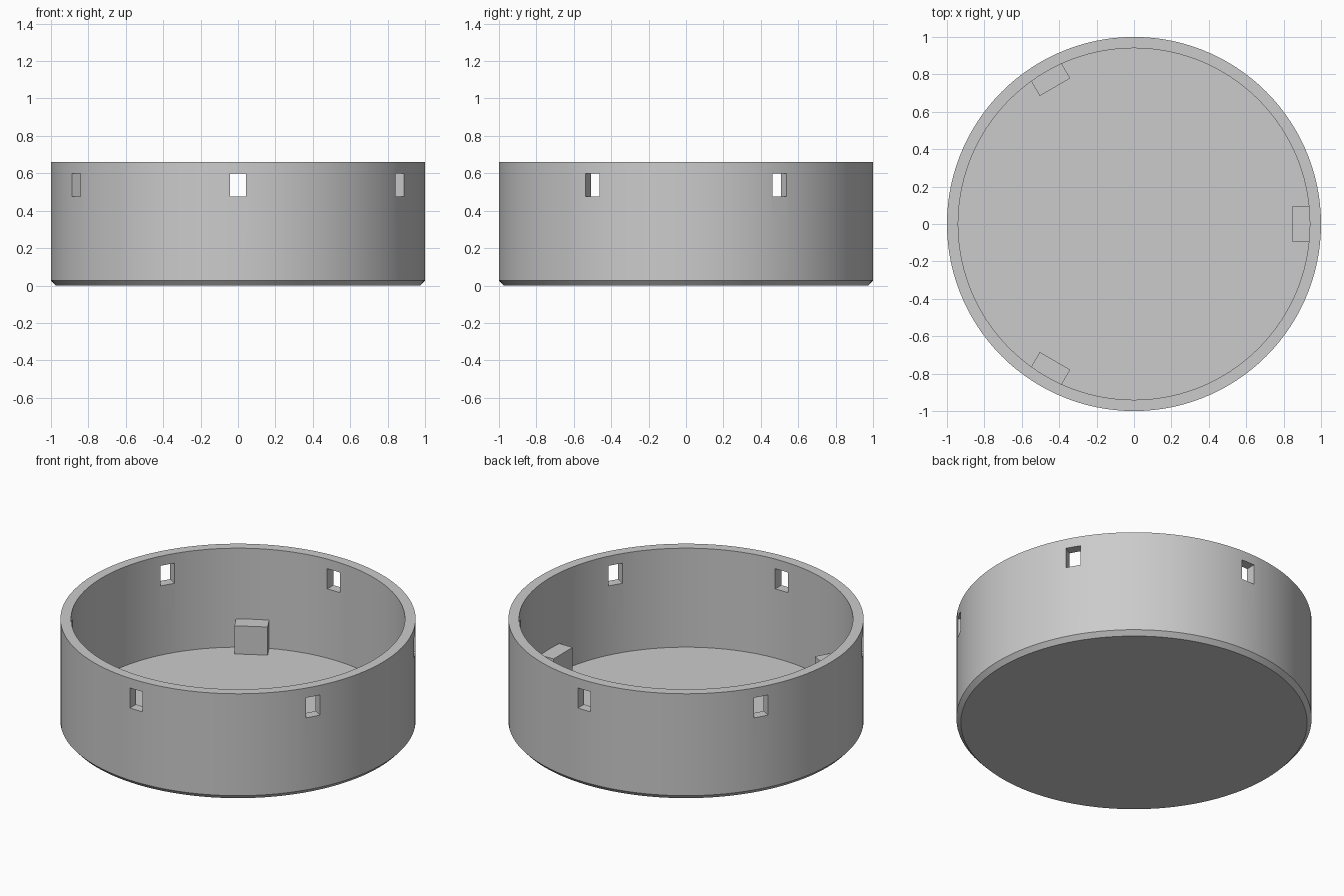
import bpy, bmesh
from math import radians
from mathutils import Matrix, Vector

if "Cube" in bpy.data.objects:
    bpy.data.objects.remove(bpy.data.objects["Cube"])

HEIGHT, FLOOR, INNER = 0.66, 0.045, 0.94

grey = bpy.data.materials.new("plain grey")
grey.use_nodes = True
grey.diffuse_color = (0.6, 0.6, 0.6, 1)
grey.node_tree.nodes["Principled BSDF"].inputs["Base Color"].default_value = (0.6, 0.6, 0.6, 1)


def make_object(name, bm):
    bmesh.ops.recalc_face_normals(bm, faces=bm.faces)
    mesh = bpy.data.meshes.new(name)
    bm.to_mesh(mesh)
    bm.free()
    mesh.materials.append(grey)
    obj = bpy.data.objects.new(name, mesh)
    bpy.context.collection.objects.link(obj)
    return obj


def add_box(bm, low, high, angle):
    """Box between two corners, turned about the vertical axis."""
    low, high = Vector(low), Vector(high)
    matrix = (Matrix.Rotation(radians(angle), 4, 'Z')
              @ Matrix.Translation((low + high) / 2)
              @ Matrix.Diagonal((*(high - low), 1)))
    bmesh.ops.create_cube(bm, size=1, matrix=matrix)


# Round tray: chamfered foot, straight wall, flat floor
profile = [(0, 0), (0.975, 0), (1, 0.027), (1, HEIGHT),
           (INNER, HEIGHT), (INNER, FLOOR), (0, FLOOR)]
bm = bmesh.new()
verts = [bm.verts.new((r, 0, z)) for r, z in profile]
edges = [bm.edges.new(pair) for pair in zip(verts, verts[1:])]
bmesh.ops.spin(bm, geom=verts + edges, cent=(0, 0, 0), axis=(0, 0, 1),
               angle=radians(360), steps=120, use_merge=False)
bmesh.ops.remove_doubles(bm, verts=bm.verts, dist=0.0001)
tray = make_object("round_tray", bm)

# Six slots through the wall
bm = bmesh.new()
for i in range(6):
    add_box(bm, (0.8, -0.044, 0.475), (1.1, 0.044, 0.6), 30 + 60 * i)
cutter = make_object("slot_cutter", bm)
cutter.hide_render = True

cut = tray.modifiers.new("slots", 'BOOLEAN')
cut.operation = 'DIFFERENCE'
cut.solver = 'EXACT'
cut.object = cutter
bpy.context.view_layer.objects.active = tray
tray.select_set(True)
bpy.ops.object.modifier_apply(modifier=cut.name)
bpy.data.objects.remove(cutter)
bpy.ops.object.select_all(action='DESELECT')
tray.select_set(True)
bpy.ops.object.shade_smooth_by_angle(angle=radians(30))

# Three support blocks standing on the floor against the wall
for i in range(3):
    bm = bmesh.new()
    add_box(bm, (0.845, -0.094, FLOOR - 0.005), (INNER + 0.002, 0.094, 0.22), 120 * i)
    make_object(f"support_block_{i + 1}", bm)
